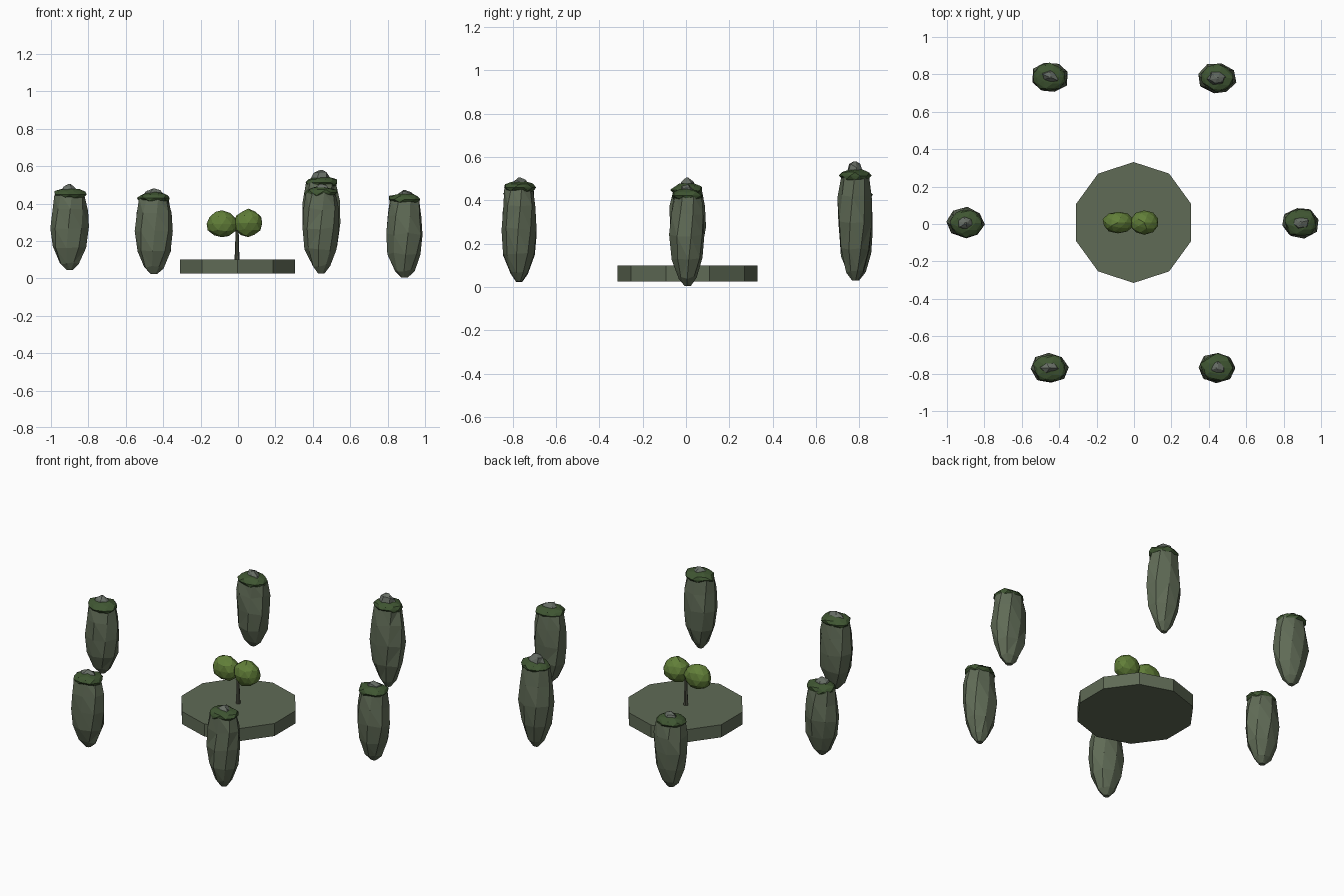
import bpy, bmesh, math, random
from mathutils import Vector

if "Cube" in bpy.data.objects:
    bpy.data.objects.remove(bpy.data.objects["Cube"])

random.seed(7)


def material(name, rgb):
    m = bpy.data.materials.new(name)
    m.diffuse_color = (*rgb, 1)
    m.use_nodes = True
    m.node_tree.nodes["Principled BSDF"].inputs["Base Color"].default_value = m.diffuse_color
    return m


STONE = material("mossy_stone", (0.115, 0.145, 0.092))
TIP = material("grey_stone", (0.135, 0.155, 0.13))
MOSS = material("dark_moss", (0.05, 0.092, 0.032))
LEAF = material("leaf_green", (0.12, 0.21, 0.04))
BARK = material("bark", (0.07, 0.076, 0.053))


def finish(name, bm, mat):
    bmesh.ops.recalc_face_normals(bm, faces=bm.faces[:])
    me = bpy.data.meshes.new(name)
    bm.to_mesh(me)
    bm.free()
    me.materials.append(mat)
    ob = bpy.data.objects.new(name, me)
    bpy.context.collection.objects.link(ob)
    return ob


def lathe(name, centre, profile, sides, mat, squash=1.0, jitter=0.0, start=0.0, twist=0.0):
    """Stack of rings (z, radius) closed at both ends; jitter gives a chipped look."""
    bm = bmesh.new()
    rings = []
    for k, (z, r) in enumerate(profile):
        ring = []
        for i in range(sides):
            a = start + k * twist + math.tau * i / sides
            q = r * (1 + random.uniform(-jitter, jitter))
            dz = random.uniform(-jitter, jitter) * 0.12 if 0 < k < len(profile) - 1 else 0
            ring.append(bm.verts.new((centre[0] + q * math.cos(a),
                                      centre[1] + q * squash * math.sin(a), z + dz)))
        rings.append(ring)
    for a, b in zip(rings, rings[1:]):
        for i in range(sides):
            j = (i + 1) % sides
            bm.faces.new((a[i], a[j], b[j], b[i]))
    bm.faces.new(rings[0][::-1])
    bm.faces.new(rings[-1])
    if jitter:
        bmesh.ops.triangulate(bm, faces=bm.faces[:])
    return finish(name, bm, mat)


def blob(name, centre, size, mat, jitter):
    """Faceted, chipped ellipsoid."""
    bm = bmesh.new()
    bmesh.ops.create_icosphere(bm, subdivisions=2, radius=1)
    for v in bm.verts:
        p = v.co * (1 + random.uniform(-jitter, jitter))
        v.co = Vector(centre) + Vector(p[i] * size[i] for i in range(3))
    return finish(name, bm, mat)


# Central ten-sided platform
lathe("platform", (-0.002, 0.008), [(0.025, 0.323), (0.1, 0.323)], 10, STONE, start=math.pi / 2)

# Small tree with two leaf clumps
lathe("tree_trunk", (-0.005, 0.008), [(0.09, 0.014), (0.18, 0.010), (0.29, 0.008)], 6, BARK)
blob("leaf_clump_left", (-0.085, 0.008, 0.291), (0.083, 0.058, 0.073), LEAF, 0.05)
blob("leaf_clump_right", (0.055, 0.008, 0.295), (0.078, 0.063, 0.075), LEAF, 0.05)

# Ring of floating stone pillars: x, y, bottom, moss height, top
PILLARS = [(-0.90, 0.005, 0.045, 0.448, 0.505), (0.89, 0.008, 0.005, 0.422, 0.472),
           (-0.45, -0.77, 0.022, 0.430, 0.480), (0.445, -0.77, 0.026, 0.458, 0.505),
           (-0.45, 0.785, 0.030, 0.425, 0.475), (0.445, 0.78, 0.030, 0.513, 0.580)]
BODY = [(0.0, 0.018), (0.09, 0.052), (0.30, 0.087), (0.56, 0.101), (0.80, 0.095), (1.0, 0.080)]

for n, (x, y, low, moss, top) in enumerate(PILLARS, 1):
    h = moss - low
    lathe(f"pillar_{n}", (x, y), [(low + f * h, r) for f, r in BODY], 8, STONE,
          squash=0.82, jitter=0.06, start=random.uniform(0, 1), twist=0.12)
    blob(f"moss_collar_{n}", (x, y, moss), (0.088, 0.073, 0.033), MOSS, 0.1)
    lathe(f"pillar_tip_{n}", (x, y),
          [(moss, 0.062), (moss + 0.62 * (top - moss), 0.040), (top, 0.006)], 6, TIP,
          squash=0.75, jitter=0.12, start=random.uniform(0, 1), twist=0.2)
